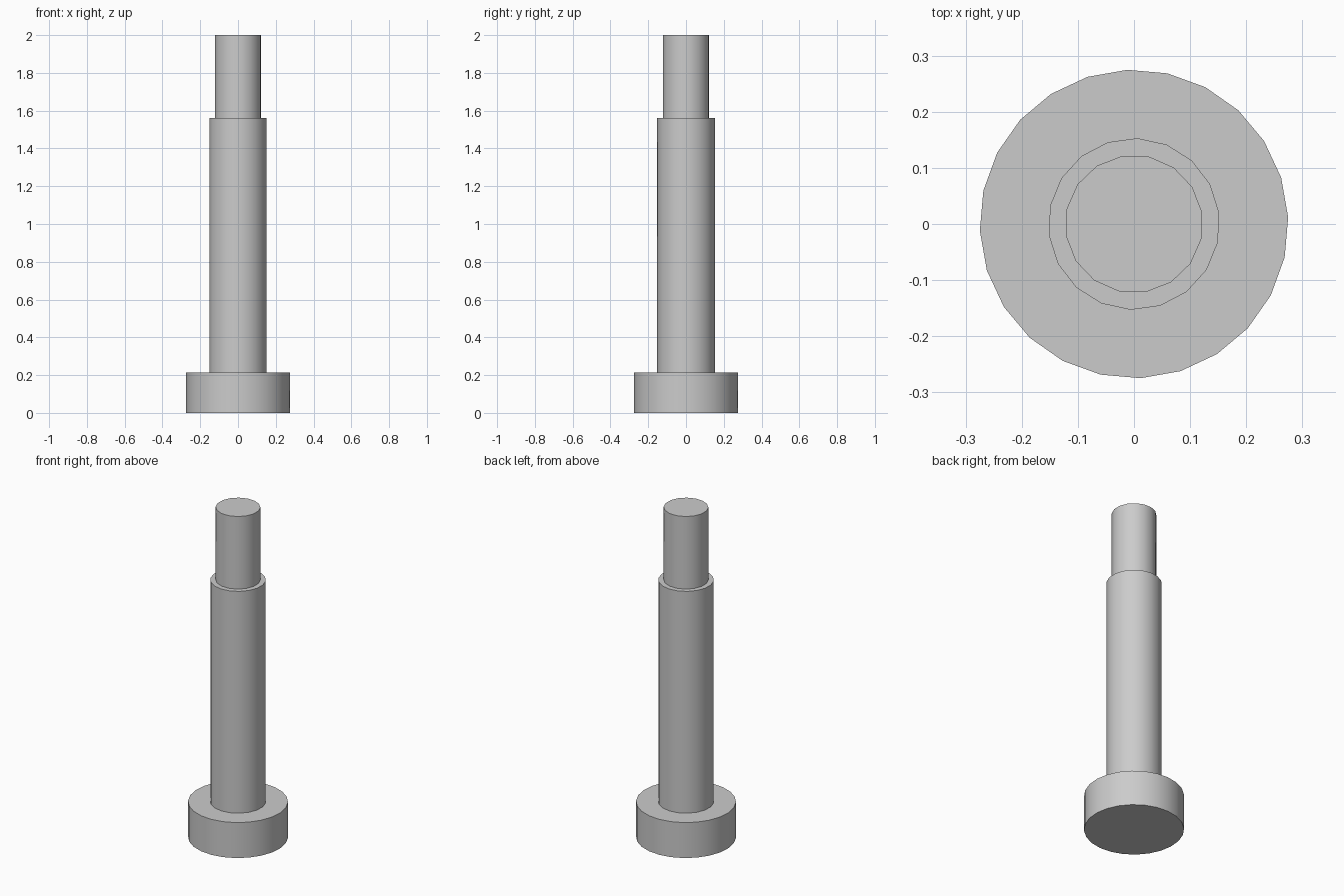
import bpy
import math

cube = bpy.data.objects.get("Cube")
if cube:
    bpy.data.objects.remove(cube, do_unlink=True)

steel = bpy.data.materials.new("grey steel")
steel.use_nodes = True
colour = (0.6, 0.6, 0.6, 1)
steel.diffuse_color = colour
steel.node_tree.nodes["Principled BSDF"].inputs["Base Color"].default_value = colour


def cylinder(name, sides, radius, bottom, top, first_angle):
    """Upright cylinder whose first corner sits at first_angle degrees from +x."""
    # The primitive's first corner lies on +y
    turn = math.radians(first_angle - 90)
    bpy.ops.mesh.primitive_cylinder_add(
        vertices=sides, radius=radius, depth=top - bottom,
        location=(0, 0, (bottom + top) / 2), rotation=(0, 0, turn))
    obj = bpy.context.object
    obj.name = name
    obj.data.materials.append(steel)
    bpy.ops.object.shade_smooth_by_angle(angle=math.radians(35))
    return obj


# Wide head, long shoulder and narrow end pin, stacked
cylinder("head", 24, 0.275, 0, 0.215, 2.5)
cylinder("shoulder", 18, 0.153, 0.215, 1.56, 7.7)
cylinder("end_pin", 16, 0.123, 1.56, 2, 10)
